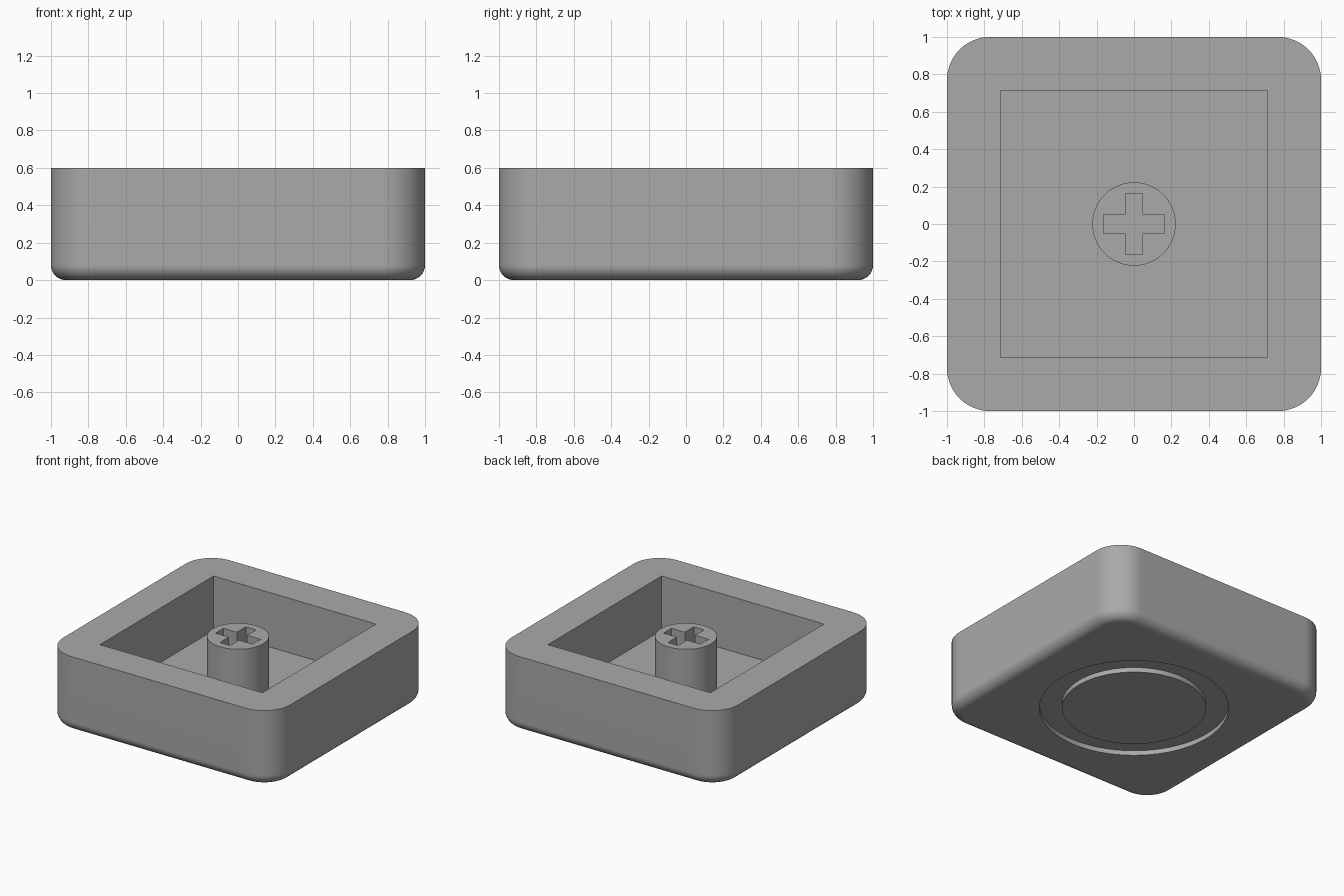
import bpy, bmesh, math

if "Cube" in bpy.data.objects:
    bpy.data.objects.remove(bpy.data.objects["Cube"])

TOP, FLOOR, STEM_TOP, GROOVE = 0.6, 0.167, 0.585, 0.038

grey = bpy.data.materials.new("grey plastic")
grey.diffuse_color = (0.4, 0.4, 0.4, 1)
grey.use_nodes = True
grey.node_tree.nodes["Principled BSDF"].inputs["Base Color"].default_value = grey.diffuse_color


def extrude(name, outline, z0, z1):
    """Solid prism from a closed outline."""
    bm = bmesh.new()
    face = bm.faces.new([bm.verts.new((x, y, z0)) for x, y in outline])
    ext = bmesh.ops.extrude_face_region(bm, geom=[face])
    bmesh.ops.translate(bm, vec=(0, 0, z1 - z0),
                        verts=[v for v in ext["geom"] if isinstance(v, bmesh.types.BMVert)])
    return finish(name, bm)


def finish(name, bm):
    bmesh.ops.recalc_face_normals(bm, faces=bm.faces)
    mesh = bpy.data.meshes.new(name)
    bm.to_mesh(mesh)
    bm.free()
    mesh.materials.append(grey)
    ob = bpy.data.objects.new(name, mesh)
    bpy.context.collection.objects.link(ob)
    return ob


def rectangle(hx, hy):
    return [(-hx, -hy), (hx, -hy), (hx, hy), (-hx, hy)]


def circle(r, n=96):
    return [(r * math.cos(2 * math.pi * i / n), r * math.sin(2 * math.pi * i / n)) for i in range(n)]


def rounded_square(half, r, n=16):
    pts = []
    for q, (sx, sy) in enumerate([(1, 1), (-1, 1), (-1, -1), (1, -1)]):
        for i in range(n + 1):
            a = math.pi / 2 * (q + i / n)
            pts.append((sx * (half - r) + r * math.cos(a), sy * (half - r) + r * math.sin(a)))
    return pts


def cut(ob, cutter):
    """Subtract a cutter, then remove it."""
    bpy.context.view_layer.objects.active = ob
    mod = ob.modifiers.new("cut", "BOOLEAN")
    mod.operation, mod.solver, mod.object = "DIFFERENCE", "EXACT", cutter
    bpy.ops.object.modifier_apply(modifier=mod.name)
    bpy.data.objects.remove(cutter)


def smooth(ob):
    bpy.ops.object.select_all(action="DESELECT")
    ob.select_set(True)
    bpy.context.view_layer.objects.active = ob
    bpy.ops.object.shade_smooth_by_angle(angle=math.radians(30))
    ob.modifiers.new("clean shading", "WEIGHTED_NORMAL").keep_sharp = True


# Shell: rounded square lofted up through a rounded bottom edge
R, E, STEPS = 0.23, 0.08, 8
levels = []
for i in range(STEPS + 1):
    a = math.pi / 2 * i / STEPS
    levels.append((E * (1 - math.sin(a)), E * (1 - math.cos(a))))  # inset, height
levels.append((0, TOP))
bm = bmesh.new()
rings = [[bm.verts.new((x, y, z)) for x, y in rounded_square(1 - d, R - d)] for d, z in levels]
for lo, hi in zip(rings, rings[1:]):
    for i in range(len(lo)):
        j = (i + 1) % len(lo)
        bm.faces.new((lo[i], lo[j], hi[j], hi[i]))
bm.faces.new(rings[0])
bm.faces.new(rings[-1])
shell = finish("shell", bm)

# Square cavity in the top, ring groove in the underside
cut(shell, extrude("cavity_cutter", rectangle(0.715, 0.715), FLOOR, TOP + 0.2))
ring = extrude("groove_cutter", circle(0.682), -0.1, GROOVE)
cut(ring, extrude("island_cutter", circle(0.519), -0.2, GROOVE + 0.1))
cut(shell, ring)
smooth(shell)

# Stem with a cross-shaped socket
stem = extrude("stem", circle(0.223, 64), FLOOR, STEM_TOP)
a, b, w, h = 0.163, 0.163, 0.045, 0.05
cross = [(-a, -h), (-w, -h), (-w, -b), (w, -b), (w, -h), (a, -h),
         (a, h), (w, h), (w, b), (-w, b), (-w, h), (-a, h)]
cut(stem, extrude("socket_cutter", cross, FLOOR - 0.1, TOP + 0.2))
smooth(stem)
